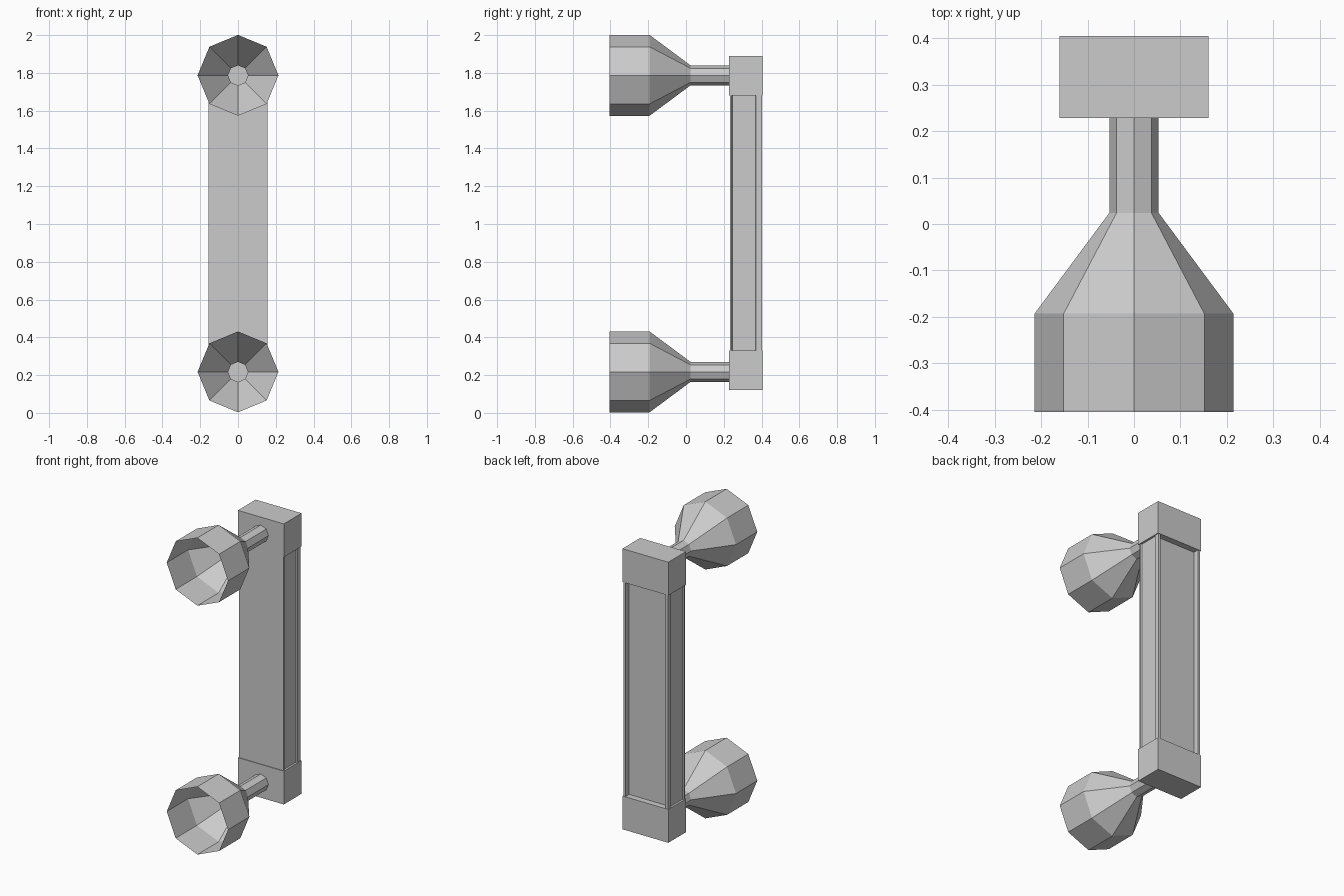
import bpy, bmesh
from math import cos, sin, pi

cube = bpy.data.objects.get("Cube")
if cube:
    bpy.data.objects.remove(cube, do_unlink=True)

grey = bpy.data.materials.new("light_grey")
grey.use_nodes = True
colour = (0.6, 0.6, 0.6, 1)
grey.diffuse_color = colour
grey.node_tree.nodes["Principled BSDF"].inputs["Base Color"].default_value = colour


def finish(name, bm):
    mesh = bpy.data.meshes.new(name)
    bm.to_mesh(mesh)
    bm.free()
    mesh.materials.append(grey)
    obj = bpy.data.objects.new(name, mesh)
    bpy.context.collection.objects.link(obj)
    return obj


def prism(name, outline, bottom, top):
    """Extrude an x-y outline from one height to another."""
    bm = bmesh.new()
    face = bm.faces.new([bm.verts.new((x, y, bottom)) for x, y in outline])
    new = bmesh.ops.extrude_face_region(bm, geom=[face])["geom"]
    verts = [v for v in new if isinstance(v, bmesh.types.BMVert)]
    bmesh.ops.translate(bm, verts=verts, vec=(0, 0, top - bottom))
    bmesh.ops.recalc_face_normals(bm, faces=bm.faces)
    return finish(name, bm)


def mirrored(half):
    return half + [(-x, y) for x, y in reversed(half)]


def cup(name, height, sides=8):
    """Open eight-sided cup, flaring forwards from a hollow stem."""
    rings = [(0.214, -0.405), (0.214, -0.193), (0.053, 0.024), (0.053, 0.23)]
    bm = bmesh.new()
    loops = [[bm.verts.new((r * cos(2 * pi * i / sides), y,
                            height + r * sin(2 * pi * i / sides)))
              for i in range(sides)] for r, y in rings]
    for a, b in zip(loops, loops[1:]):
        for i in range(sides):
            j = (i + 1) % sides
            bm.faces.new((a[i], b[i], b[j], a[j]))
    # Outward normals on the thin shell
    bm.normal_update()
    first = bm.faces[:][0]
    centre = first.calc_center_median()
    if first.normal.x * centre.x + first.normal.z * (centre.z - height) < 0:
        bmesh.ops.reverse_faces(bm, faces=bm.faces)
    return finish(name, bm)


# Centre bar: shallow grooves on the sides and a deep channel in the back
bar = mirrored([(0.155, 0.232), (0.155, 0.242), (0.147, 0.246), (0.147, 0.367),
                (0.155, 0.371), (0.155, 0.402), (0.14, 0.402), (0.14, 0.366)])
prism("centre_bar", bar, 0.33, 1.68)

# End blocks and their cups
block = mirrored([(0.16, 0.228), (0.16, 0.405)])
for place, low, high, axis in (("lower", 0.12, 0.33, 0.217),
                               ("upper", 1.68, 1.89, 1.787)):
    prism(place + "_end_block", block, low, high)
    cup(place + "_cup", axis)
